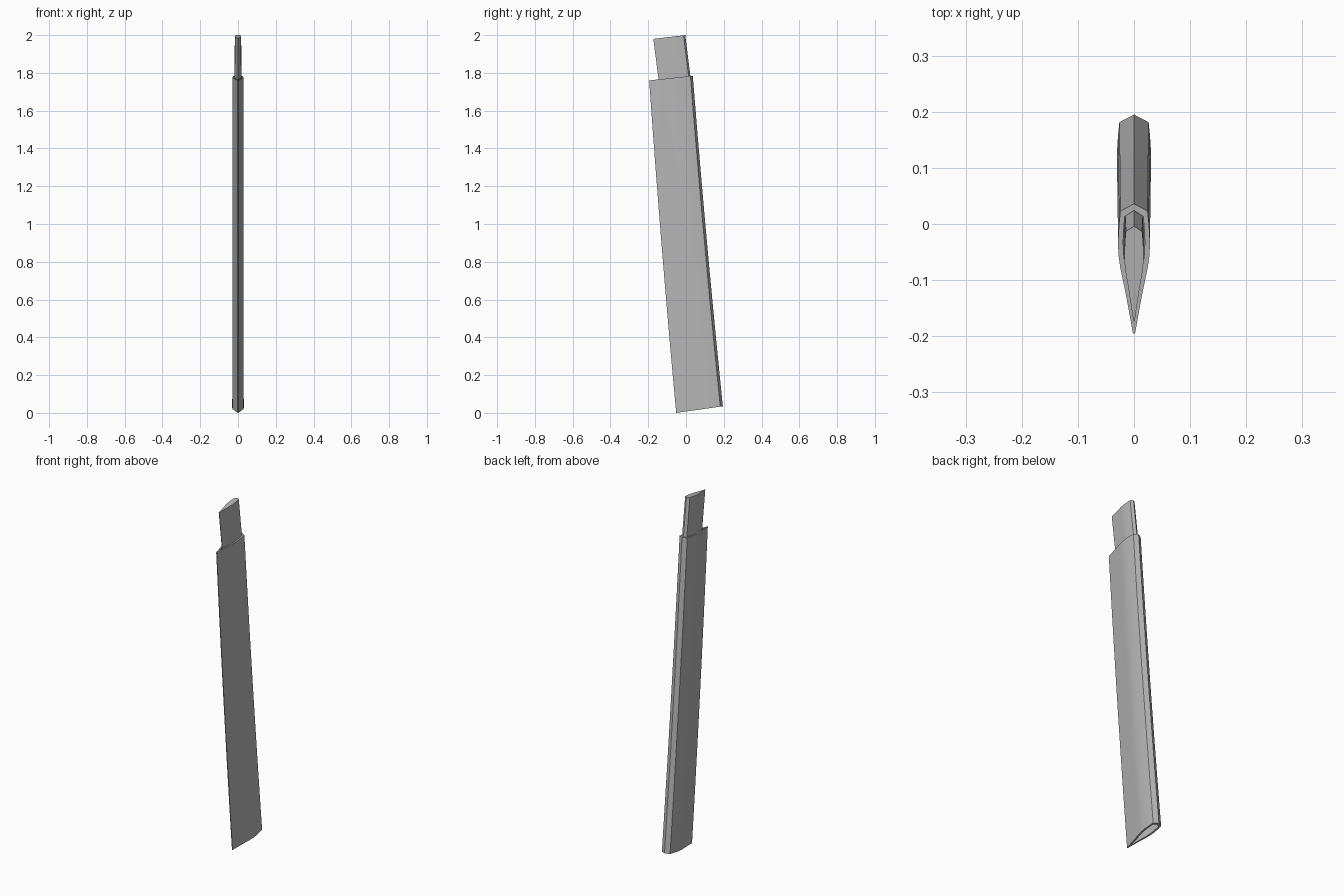
import bpy
import bmesh
from mathutils import Vector

cube = bpy.data.objects.get("Cube")
if cube:
    bpy.data.objects.remove(cube, do_unlink=True)

grey = bpy.data.materials.new("plain grey")
grey.use_nodes = True
grey.diffuse_color = (0.47, 0.47, 0.47, 1)
grey.node_tree.nodes["Principled BSDF"].inputs["Base Color"].default_value = (0.47, 0.47, 0.47, 1)

# Half section: position along the chord (front to back), half width
HALF = [(0.0, 0.002), (0.3, 0.0155), (0.5, 0.026), (0.61, 0.03),
        (0.72, 0.0305), (0.85, 0.0285), (0.945, 0.026)]
SECTION = HALF + [(1.0, 0.0)] + [(t, -w) for t, w in reversed(HALF)]


def ring(bm, front, back, width, inset=0.0):
    """One blade-shaped loop between two (y, z) chord ends."""
    f, b = Vector((0, *front)), Vector((0, *back))
    verts = []
    for t, w in SECTION:
        s = inset + t * (1 - 1.4 * inset)
        p = f.lerp(b, s)
        verts.append(bm.verts.new((w * width, p.y, p.z)))
    return verts


def bridge(bm, a, b):
    n = len(a)
    for i in range(n):
        j = (i + 1) % n
        bm.faces.new((a[i], a[j], b[j], b[i]))


def finish(bm, name):
    bmesh.ops.recalc_face_normals(bm, faces=bm.faces)
    mesh = bpy.data.meshes.new(name)
    bm.to_mesh(mesh)
    bm.free()
    mesh.materials.append(grey)
    obj = bpy.data.objects.new(name, mesh)
    bpy.context.collection.objects.link(obj)
    bpy.ops.object.select_all(action='DESELECT')
    obj.select_set(True)
    bpy.context.view_layer.objects.active = obj
    bpy.ops.object.shade_smooth_by_angle(angle=0.35)
    return obj


def chord(u):
    """Ends of the sleeve chord at height fraction u, with a gentle bow."""
    bow = -0.02 * u * (1 - u)
    front = (-0.052 - 0.143 * u + bow, 1.76 * u)
    back = (0.195 - 0.159 * u + bow, 0.035 + 1.75 * u)
    return front, back


# Hollow outer sleeve: outer wall, inner wall and rims at both ends
STEPS = 10
bm = bmesh.new()
outer, inner = [], []
for i in range(STEPS + 1):
    u = i / STEPS
    f, b = chord(u)
    taper = 1 - 0.07 * u
    outer.append(ring(bm, f, b, taper))
    inner.append(ring(bm, f, b, taper * 0.68, inset=0.13))
for i in range(STEPS):
    bridge(bm, outer[i], outer[i + 1])
    bridge(bm, inner[i + 1], inner[i])
bridge(bm, outer[0], inner[0])
bridge(bm, outer[-1], inner[-1])
finish(bm, "outer_sleeve")

# Solid inner blade rising out of the sleeve
bm = bmesh.new()
low = ring(bm, (-0.142, 1.74), (0.026, 1.76), 0.58)
top = ring(bm, (-0.173, 1.98), (-0.004, 2.0), 0.56)
bridge(bm, low, top)
bm.faces.new(top)
bm.faces.new(low)
finish(bm, "inner_blade")
